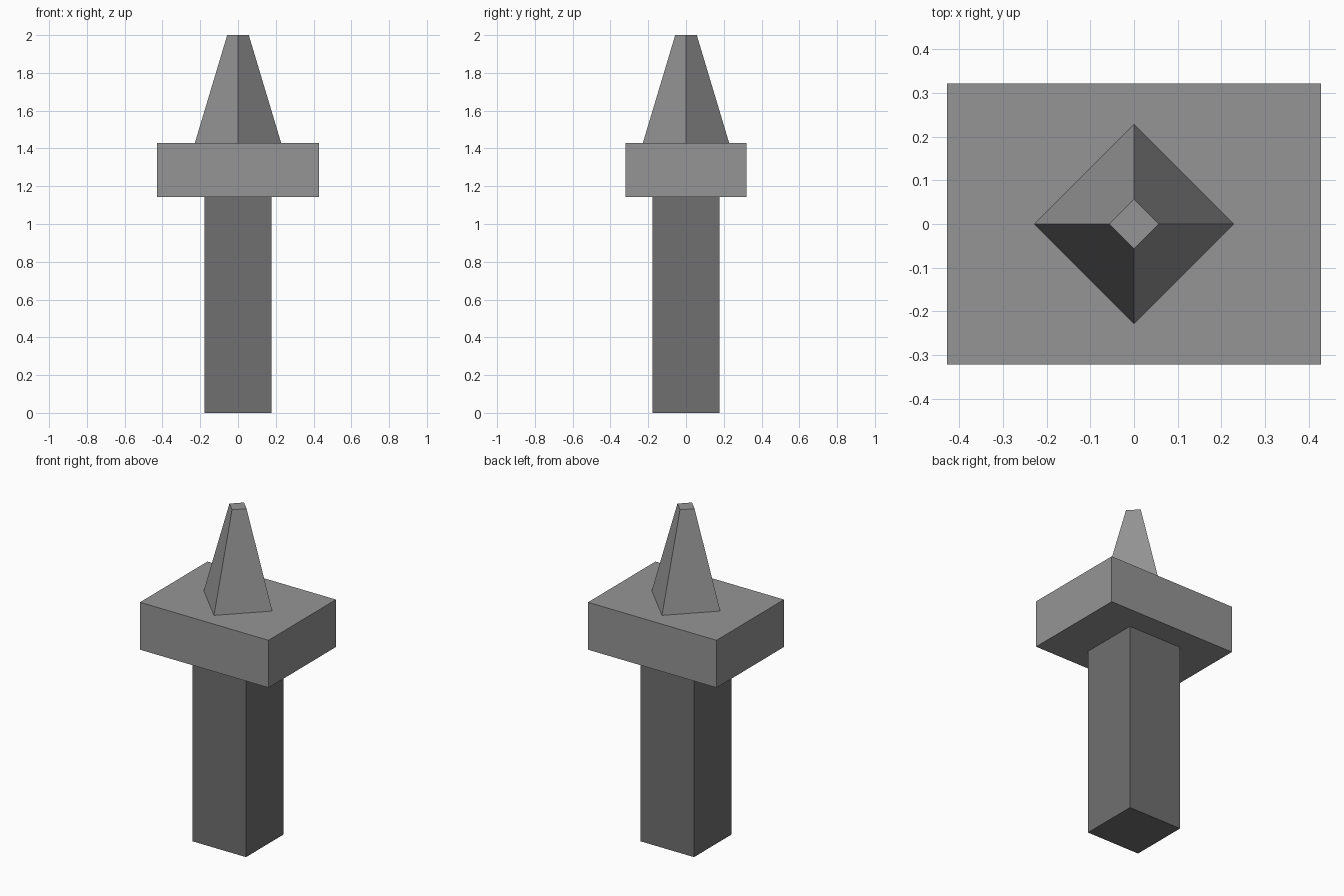
import bpy
import math

# Remove the default cube
cube = bpy.data.objects.get("Cube")
if cube:
    bpy.data.objects.remove(cube, do_unlink=True)

U = 2 / 7  # design unit: the whole model is seven units tall


def make_material(name, colour):
    mat = bpy.data.materials.new(name)
    mat.use_nodes = True
    mat.diffuse_color = colour
    mat.node_tree.nodes["Principled BSDF"].inputs["Base Color"].default_value = colour
    return mat


def finish(name, mat):
    obj = bpy.context.object
    obj.name = obj.data.name = name
    bpy.ops.object.transform_apply(location=False, rotation=True, scale=True)
    obj.data.materials.append(mat)
    return obj


def box(name, width, depth, height, bottom, mat):
    bpy.ops.mesh.primitive_cube_add(size=1, location=(0, 0, (bottom + height / 2) * U))
    bpy.context.object.scale = (width * U, depth * U, height * U)
    return finish(name, mat)


light_grey = make_material("light grey", (0.30, 0.30, 0.30, 1))
dark_grey = make_material("dark grey", (0.16, 0.16, 0.16, 1))

# Square post and the wide block on top of it
box("post", 1.25, 1.25, 4, 0, dark_grey)
box("block", 3, 2.25, 1, 4, light_grey)

# Four-sided tapered spire with its corners on the axes
bpy.ops.mesh.primitive_cone_add(vertices=4, radius1=0.8 * U, radius2=0.2 * U,
                                depth=2 * U, location=(0, 0, 6 * U))
finish("spire", light_grey)
